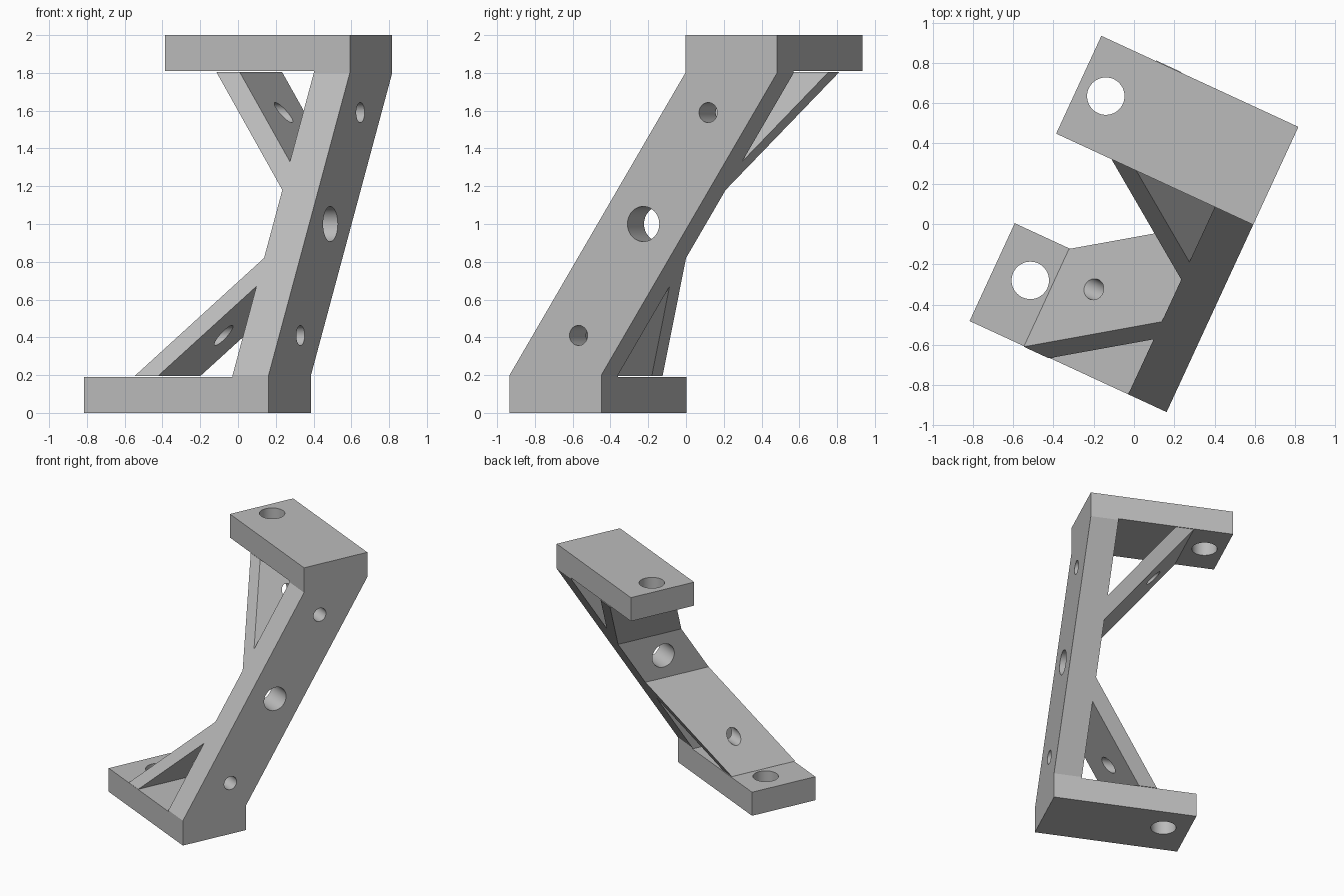
import bpy, bmesh
from mathutils import Vector, Matrix

cube = bpy.data.objects.get("Cube")
if cube:
    bpy.data.objects.remove(cube)

# Axes of the bracket: arms run along U, width along V, and the web leans along V
V = Vector((0.4195, 0.9078, 0))
U = Vector((-0.9078, 0.4195, 0))
ORIGIN = Vector((0.162, -0.934, 0))
ARM, WIDTH, WEB, SLAB, LEAN = 1.078, 0.535, 0.21, 0.19, 1.025
BEND = 0.2


def place(s, z, clamp=True, w=0.0):
    """Point at s along the arms, height z, shifted by the lean."""
    h = min(max(z, BEND), 2 - BEND) if clamp else z
    lean = LEAN * (h - BEND) / (2 - 2 * BEND)
    return ORIGIN + U * s + V * (lean + w) + Vector((0, 0, z))


bm = bmesh.new()


def cell(points, clamp=True):
    bm.faces.new([bm.verts.new(place(s, z, clamp)) for s, z in points])


# Leaning web
half = [0, SLAB, BEND, 0.67, 0.82]
levels = half + [2 - z for z in reversed(half)]
for a, b in zip(levels, levels[1:]):
    cell([(0, a), (WEB, a), (WEB, b), (0, b)])

# Mounting arms and diagonal struts, mirrored top to bottom
for flip in (False, True):
    def m(points):
        return [(s, 2 - z) for s, z in reversed(points)] if flip else points
    cell(m([(WEB, 0), (ARM, 0), (ARM, SLAB), (WEB, SLAB)]))
    cell(m([(0.644, 0.195), (0.78, 0.195), (WEB, 0.82), (WEB, 0.67)]), False)

# Give the whole section its width
bmesh.ops.remove_doubles(bm, verts=bm.verts, dist=0.0005)
ext = bmesh.ops.extrude_face_region(bm, geom=bm.faces[:], use_keep_orig=True)
moved = [g for g in ext["geom"] if isinstance(g, bmesh.types.BMVert)]
bmesh.ops.translate(bm, verts=moved, vec=V * WIDTH)
bmesh.ops.recalc_face_normals(bm, faces=bm.faces)
bmesh.ops.dissolve_limit(bm, angle_limit=0.01, verts=bm.verts, edges=bm.edges)


def to_object(name, b):
    mesh = bpy.data.meshes.new(name)
    b.to_mesh(mesh)
    b.free()
    obj = bpy.data.objects.new(name, mesh)
    bpy.context.collection.objects.link(obj)
    return obj


bracket = to_object("angled_bracket", bm)

# Drill cutters
holes = bmesh.new()


def drill(centre, axis, radius, depth):
    turn = axis.to_track_quat("Z", "Y").to_matrix().to_4x4()
    bmesh.ops.create_cone(holes, cap_ends=True, segments=48, radius1=radius,
                          radius2=radius, depth=depth,
                          matrix=Matrix.Translation(centre) @ turn)


UP = Vector((0, 0, 1))
drill(Vector((-0.515, -0.28, 0.1)), UP, 0.093, 0.4)
drill(Vector((-0.14, 0.635, 1.9)), UP, 0.093, 0.4)
drill(place(0.1, 1, w=WIDTH / 2), U, 0.093, 0.5)
for z in (0.41, 1.59):
    drill(place(0.4, z, w=WIDTH / 2), U, 0.053, 1.1)
cutter = to_object("hole_cutter", holes)
cutter.hide_render = True

cut = bracket.modifiers.new("holes", "BOOLEAN")
cut.operation = "DIFFERENCE"
cut.solver = "EXACT"
cut.object = cutter
bpy.ops.object.select_all(action="DESELECT")
bpy.context.view_layer.objects.active = bracket
bracket.select_set(True)
bpy.ops.object.modifier_apply(modifier=cut.name)
bpy.data.objects.remove(cutter)

# Plain grey finish
grey = bpy.data.materials.new("plain_grey")
grey.use_nodes = True
colour = (0.5, 0.5, 0.5, 1)
grey.diffuse_color = colour
grey.node_tree.nodes["Principled BSDF"].inputs["Base Color"].default_value = colour
bracket.data.materials.clear()
bracket.data.materials.append(grey)
bpy.ops.object.shade_smooth_by_angle(angle=0.5)
